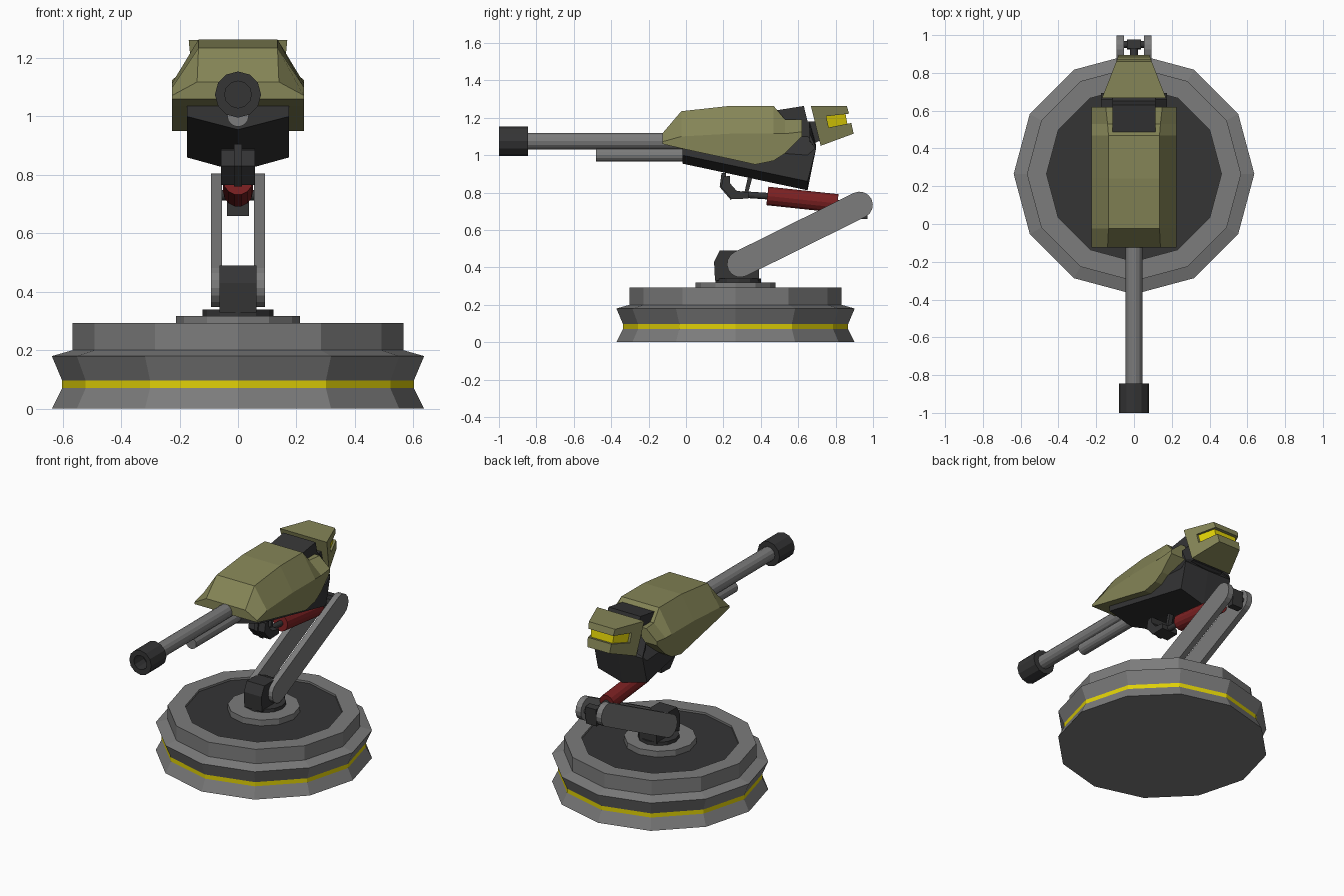
import bpy
import bmesh
import math
from mathutils import Vector

default_cube = bpy.data.objects.get("Cube")
if default_cube:
    bpy.data.objects.remove(default_cube, do_unlink=True)


def make_material(name, red, green, blue):
    material = bpy.data.materials.new(name)
    material.use_nodes = True
    color = (red, green, blue, 1)
    material.diffuse_color = color
    material.node_tree.nodes["Principled BSDF"].inputs["Base Color"].default_value = color
    return material


steel = make_material("steel grey", .2, .2, .2)
dark = make_material("dark metal", .035, .035, .036)
olive = make_material("olive armour", .235, .235, .095)
yellow = make_material("signal yellow", .74, .63, .002)
red = make_material("piston red", .2, .015, .016)


def finish(name, mesh_data, materials):
    """Turn a bmesh into a flat shaded object with outward normals."""
    bmesh.ops.recalc_face_normals(mesh_data, faces=mesh_data.faces)
    mesh = bpy.data.meshes.new(name)
    mesh_data.to_mesh(mesh)
    mesh_data.free()
    for material in materials:
        mesh.materials.append(material)
    obj = bpy.data.objects.new(name, mesh)
    bpy.context.collection.objects.link(obj)
    return obj


def bridge(mesh_data, rings, band_materials=None):
    """Join successive vertex rings with quads and close both ends."""
    count = len(rings[0])
    for band, (first, second) in enumerate(zip(rings, rings[1:])):
        for i in range(count):
            j = (i + 1) % count
            face = mesh_data.faces.new((first[i], first[j], second[j], second[i]))
            if band_materials:
                face.material_index = band_materials[band]
    mesh_data.faces.new(rings[0])
    last_cap = mesh_data.faces.new(rings[-1])
    if band_materials:
        last_cap.material_index = band_materials[-1]


def lathe(name, profile, origin, axis, materials, sides=12, bands=None):
    """Revolve (radius, distance) points around an axis; bands ends with the last cap."""
    mesh_data = bmesh.new()
    turn = Vector((0, 0, 1)).rotation_difference(Vector(axis))
    rings = []
    for radius, distance in profile:
        ring = []
        for i in range(sides):
            angle = math.tau * i / sides
            point = Vector((radius * math.cos(angle), radius * math.sin(angle), distance))
            ring.append(mesh_data.verts.new(Vector(origin) + turn @ point))
        rings.append(ring)
    bridge(mesh_data, rings, bands)
    return finish(name, mesh_data, materials)


def rod(name, start, end, radius, material, sides=14):
    axis = Vector(end) - Vector(start)
    return lathe(name, [(radius, 0), (radius, axis.length)], start, axis, [material], sides)


def plate(name, outline, left, right, material):
    """Extrude a side outline of (y, z) points; left and right give x at each y."""
    mesh_data = bmesh.new()
    rings = [[mesh_data.verts.new((edge(y), y, z)) for y, z in outline]
             for edge in (left, right)]
    bridge(mesh_data, rings)
    return finish(name, mesh_data, [material])


def slab(name, outline, half_width, material):
    return plate(name, outline, lambda y: -half_width, lambda y: half_width, material)


def loft(name, sections, material):
    """Skin mirrored half sections, each a y and its (x, z) points from bottom to top."""
    mesh_data = bmesh.new()
    rings = []
    for y, half in sections:
        loop = half + [(-x, z) for x, z in reversed(half)]
        rings.append([mesh_data.verts.new((x, y, z)) for x, z in loop])
    bridge(mesh_data, rings)
    return finish(name, mesh_data, [material])


# Turntable base with a pinched, striped rim and a sunken dark deck
base_center = (0, .265, 0)
up = (0, 0, 1)
base_profile = [(.637, 0), (.602, .07), (.602, .097), (.637, .18), (.567, .2),
                (.567, .293), (.463, .293), (.463, .28)]
lathe("turntable_base", base_profile, base_center, up, [steel, dark, yellow],
      bands=[0, 2, 0, 0, 0, 0, 0, 1])
lathe("turntable_hub", [(.213, .27), (.213, .318)], base_center, up, [steel])
lathe("hub_flange", [(.122, .31), (.122, .34)], (0, .28, 0), up, [dark])

# Lower knuckle that carries the arms
slab("arm_knuckle", [(.155, .33), (.15, .43), (.18, .49), (.29, .49),
                     (.36, .46), (.39, .4), (.39, .33)], .063, dark)

# Pair of round ended lifting arms
low, high = Vector((.29, .418)), Vector((.928, .734))
arm_radius = .071
slope = math.atan2(high.y - low.y, high.x - low.x)
arm_outline = []
for center, start in ((high, slope - math.pi / 2), (low, slope + math.pi / 2)):
    for step in range(9):
        angle = start + math.pi * step / 8
        arm_outline.append((center.x + arm_radius * math.cos(angle),
                            center.y + arm_radius * math.sin(angle)))
for label, side in (("left", 1), ("right", -1)):
    plate(label + "_lifting_arm", arm_outline,
          lambda y: side * .054, lambda y: side * .092, steel)

# Elbow block on a thin axle, and the piston that pushes it
rod("elbow_axle", (-.056, .95, .73), (.056, .95, .73), .018, dark)
slab("elbow_block", [(.925, .66), (.97, .66), (.976, .77), (.93, .775)], .038, dark)
rod("piston_cylinder", (0, .435, .782), (0, .81, .742), .051, red)
rod("piston_shaft", (0, .3, .79), (0, .45, .78), .018, dark)
rod("piston_tail", (0, .8, .743), (0, .94, .728), .02, dark)

# Hook shaped bracket with a centre rib below the hull
slab("piston_bracket", [(.2, .885), (.188, .83), (.245, .765), (.335, .768),
                        (.335, .8), (.27, .81), (.235, .85), (.235, .89)], .058, dark)
slab("bracket_rib", [(.19, .905), (.18, .83), (.24, .76), (.26, .78),
                     (.215, .85), (.215, .905)], .013, dark)
slab("bracket_brace", [(.335, .9), (.31, .79), (.33, .79), (.36, .9)], .014, dark)

# Keeled dark hull
loft("lower_hull", [
    (-.02, [(.001, .955), (.175, 1.0), (.175, 1.05), (.1, 1.1)]),
    (.65, [(.001, .812), (.175, .86), (.175, 1.0), (.115, 1.1)]),
    (.694, [(.001, 1.03), (.175, 1.032), (.175, 1.04), (.115, 1.06)]),
    (.66, [(.001, 1.06), (.175, 1.08), (.175, 1.12), (.115, 1.18)]),
], dark)

# Faceted armour shell
loft("armour_shell", [
    (-.125, [(.225, 1.06), (.225, 1.072), (.14, 1.118)]),
    (-.025, [(.225, 1.036), (.225, 1.1), (.135, 1.235)]),
    (.24, [(.225, .979), (.225, 1.115), (.135, 1.264)]),
    (.37, [(.225, .95), (.225, 1.115), (.135, 1.264)]),
    (.468, [(.225, .97), (.225, 1.115), (.135, 1.264)]),
    (.53, [(.225, 1.01), (.225, 1.115), (.14, 1.19)]),
    (.62, [(.225, 1.1), (.225, 1.125), (.15, 1.19)]),
], olive)

# Neck block between shell and head
slab("neck_block", [(.45, 1.1), (.485, 1.24), (.63, 1.263), (.65, 1.18),
                    (.7, 1.18), (.72, 1.08), (.66, 1.05)], .115, dark)


# Tapered head with a wraparound visor slot
def head_edge(y):
    return .168 - (y - .67) * .39


def visor_edge(y):
    return head_edge(y) - .015


def mirrored_plate(name, outline, edge, material):
    plate(name, outline, lambda y: -edge(y), edge, material)


mirrored_plate("head_shell", [
    (.668, 1.262), (.86, 1.262), (.872, 1.222), (.75, 1.208), (.763, 1.148),
    (.884, 1.172), (.896, 1.115), (.72, 1.05)], head_edge, olive)
mirrored_plate("visor", [(.73, 1.212), (.852, 1.226), (.864, 1.16), (.74, 1.14)],
               visor_edge, yellow)

# Barrel, recoil tube and hollow muzzle
forward = (0, -1, 0)
rod("barrel", (0, 0, 1.075), (0, -.86, 1.075), .045, steel)
rod("recoil_tube", (0, .02, 1.002), (0, -.48, 1.002), .037, steel)
lathe("muzzle", [(.079, 0), (.079, .155), (.046, .155), (.046, .06)],
      (0, -.845, 1.075), forward, [dark])
